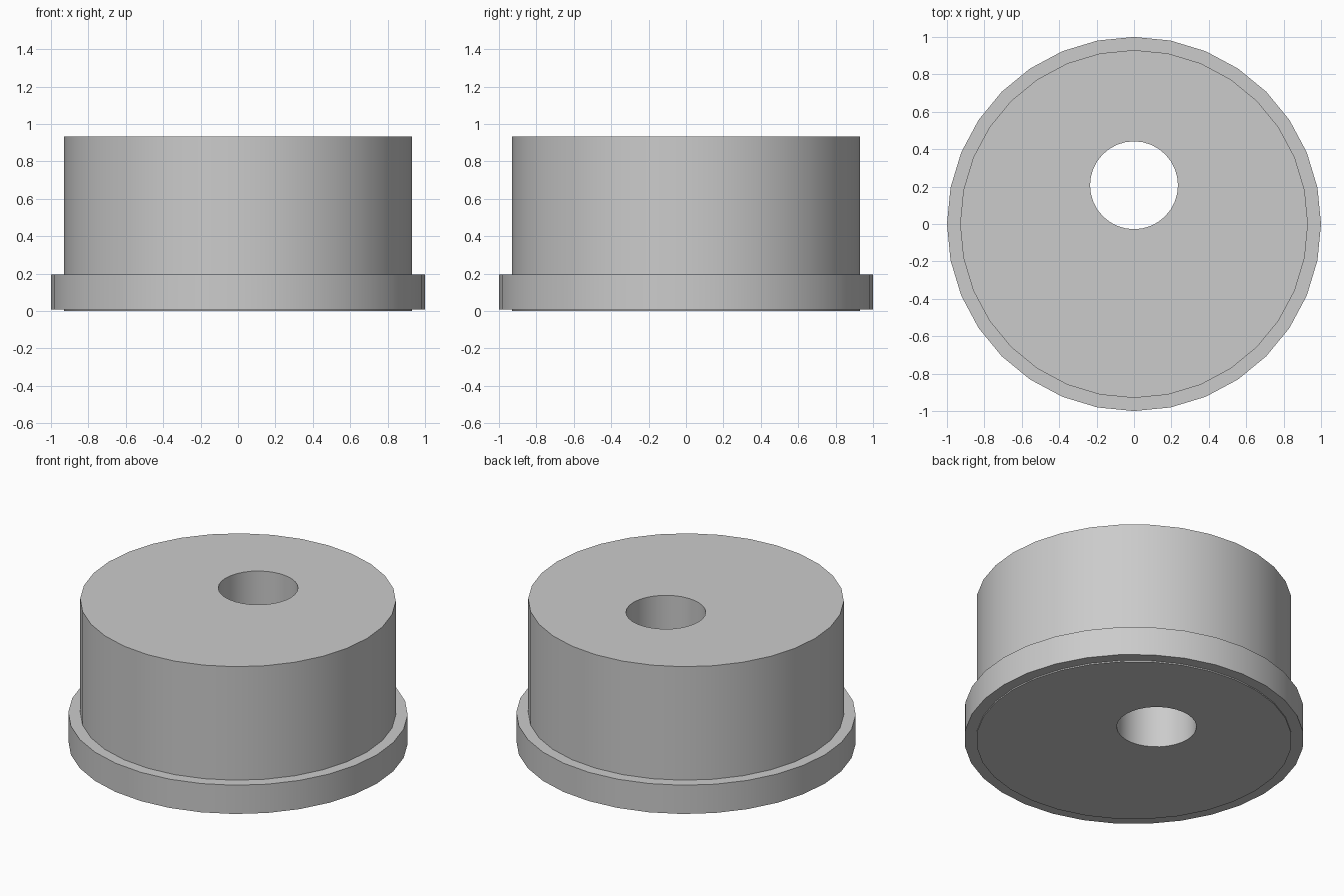
import bpy
import bmesh
from math import cos, sin, pi, radians

cube = bpy.data.objects.get("Cube")
if cube:
    bpy.data.objects.remove(cube)

SIDES = 32

grey = bpy.data.materials.new("light_grey")
grey.use_nodes = True
colour = (0.6, 0.6, 0.6, 1)
grey.diffuse_color = colour
grey.node_tree.nodes["Principled BSDF"].inputs["Base Color"].default_value = colour


def ring_solid(name, rings):
    """Closed tube through a cycle of rings, each (radius, z, y offset)."""
    bm = bmesh.new()
    loops = []
    for radius, z, y in rings:
        angles = [2 * pi * i / SIDES for i in range(SIDES)]
        loops.append([bm.verts.new((radius * cos(a), y + radius * sin(a), z))
                      for a in angles])
    for k, lower in enumerate(loops):
        upper = loops[(k + 1) % len(loops)]
        for i in range(SIDES):
            j = (i + 1) % SIDES
            bm.faces.new((lower[i], lower[j], upper[j], upper[i]))
    bmesh.ops.recalc_face_normals(bm, faces=bm.faces)
    mesh = bpy.data.meshes.new(name)
    bm.to_mesh(mesh)
    bm.free()
    mesh.materials.append(grey)
    obj = bpy.data.objects.new(name, mesh)
    bpy.context.collection.objects.link(obj)
    bpy.ops.object.select_all(action='DESELECT')
    obj.select_set(True)
    bpy.context.view_layer.objects.active = obj
    bpy.ops.object.shade_smooth_by_angle(angle=radians(30))
    return obj


# Drum with an off-centre through hole
HEIGHT, RADIUS = 0.933, 0.93
BORE, BORE_Y = 0.235, 0.207
ring_solid("drum_body", [(RADIUS, 0, 0), (RADIUS, HEIGHT, 0),
                         (BORE, HEIGHT, BORE_Y), (BORE, 0, BORE_Y)])

# Collar around the foot, its inner wall sunk into the drum
LOW, HIGH, INNER = 0.008, 0.195, 0.91
ring_solid("base_flange", [(1, LOW, 0), (1, HIGH, 0),
                           (INNER, HIGH, 0), (INNER, LOW, 0)])
